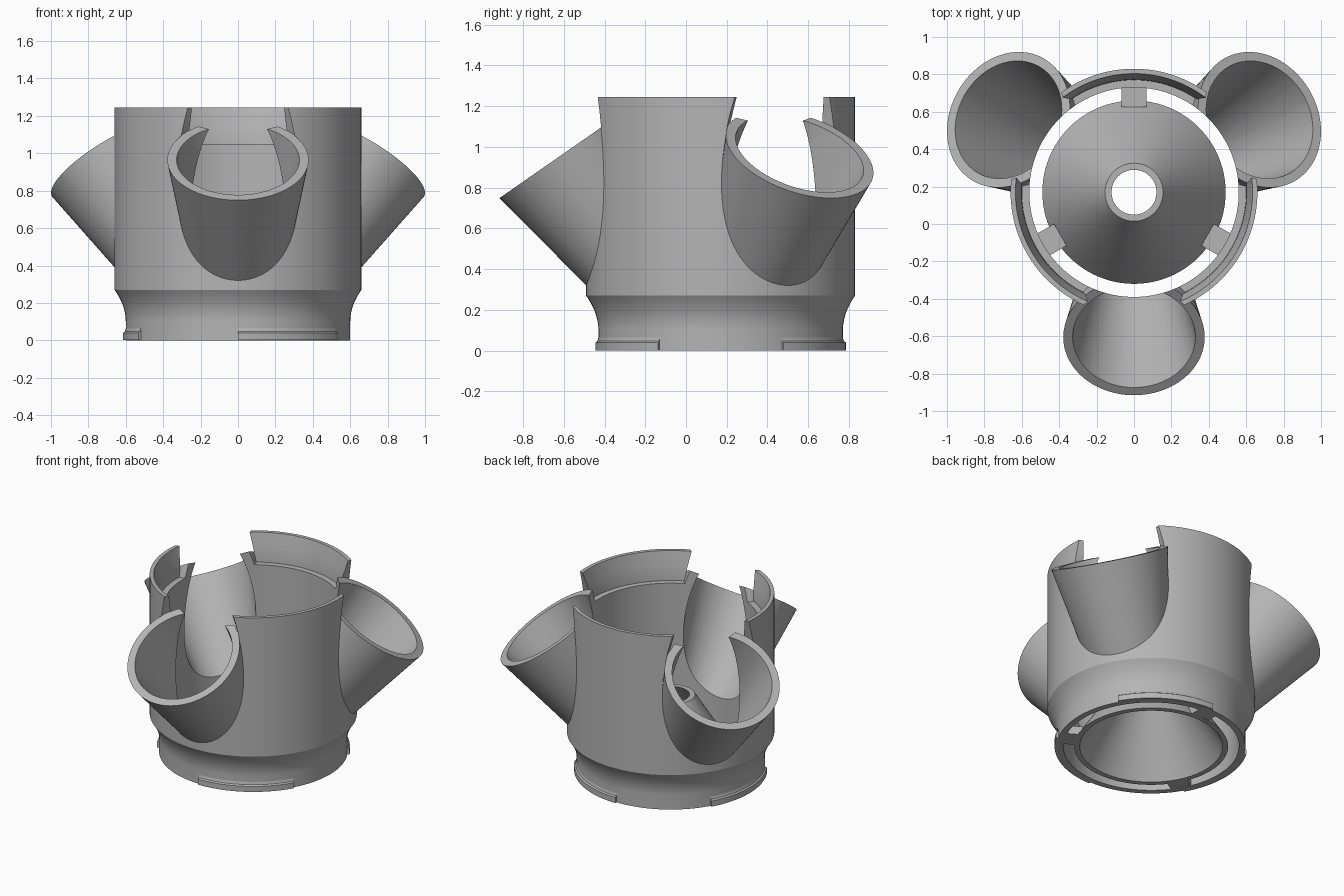
import bpy, bmesh
from math import cos, sin, atan2, radians, tau
from mathutils import Matrix, Vector

if "Cube" in bpy.data.objects:
    bpy.data.objects.remove(bpy.data.objects["Cube"])

AXIS = Vector((0, 0.17, 0))      # centre line of the body
WALL_IN = 0.56

grey = bpy.data.materials.new("plain_grey")
grey.use_nodes = True
grey.diffuse_color = (0.46, 0.46, 0.46, 1)
grey.node_tree.nodes["Principled BSDF"].inputs["Base Color"].default_value = grey.diffuse_color


def add_object(name, bm):
    bmesh.ops.remove_doubles(bm, verts=bm.verts, dist=1e-5)
    bmesh.ops.recalc_face_normals(bm, faces=bm.faces)
    mesh = bpy.data.meshes.new(name)
    bm.to_mesh(mesh)
    bm.free()
    mesh.materials.append(grey)
    obj = bpy.data.objects.new(name, mesh)
    bpy.context.collection.objects.link(obj)
    return obj


def lathe(name, profile, start=0.0, sweep=tau, steps=120, matrix=None):
    """Revolve a closed (radius, height) outline about the body axis or a given frame."""
    matrix = matrix or Matrix.Translation(AXIS)
    full = sweep >= tau - 1e-6
    bm = bmesh.new()
    rings = []
    for i in range(steps if full else steps + 1):
        a = start + sweep * i / steps
        rings.append([bm.verts.new(matrix @ Vector((r * cos(a), r * sin(a), z)))
                      for r, z in profile])
    pairs = list(zip(rings, rings[1:]))
    if full:
        pairs.append((rings[-1], rings[0]))
    n = len(profile)
    for a, b in pairs:
        for j in range(n):
            k = (j + 1) % n
            if profile[j][0] == 0 and profile[k][0] == 0:
                continue
            if profile[j][0] == 0:
                bm.faces.new((a[j], b[k], a[k]))
            elif profile[k][0] == 0:
                bm.faces.new((a[j], b[j], a[k]))
            else:
                bm.faces.new((a[j], b[j], b[k], a[k]))
    if not full:
        bm.faces.new(rings[0])
        bm.faces.new(rings[-1])
    return add_object(name, bm)


def activate(obj):
    bpy.ops.object.select_all(action='DESELECT')
    obj.select_set(True)
    bpy.context.view_layer.objects.active = obj


def boolean(target, tool, operation):
    mod = target.modifiers.new("cut", 'BOOLEAN')
    mod.operation, mod.solver, mod.object = operation, 'MANIFOLD', tool
    activate(target)
    bpy.ops.object.modifier_apply(modifier=mod.name)
    bpy.data.objects.remove(tool)


def arm_frame(angle):
    """Frame at the mouth centre of an arm, with z pointing out of the mouth."""
    tilt = atan2(0.57, 0.82)
    return (Matrix.Translation(AXIS) @ Matrix.Rotation(angle, 4, 'Z')
            @ Matrix.Translation((0.775, 0, 0.965)) @ Matrix.Rotation(tilt, 4, 'Y'))


def arm_cone(name, frame, mouth_radius, low, high):
    r = lambda t: mouth_radius + 0.176 * t
    return lathe(name, [(0, low), (r(low), low), (r(high), high), (0, high)],
                 start=0.013, steps=96, matrix=frame)


# Body: straight drum over a concave neck, with a stepped, flared recess in the top
neck = [(0.60 + 0.06 * (i / 10) ** 2, 0.10 + 0.017 * i) for i in range(11)]
rim = [(0.66, 1.245), (0.634, 1.245), (0.612, 1.15), (0.602, 1.09), (0.60, 1.05)]
body = lathe("body", [(0, 0), (0.60, 0)] + neck + rim + [(0, 1.05)], start=0.007)

# Three tapered open arms, 120 degrees apart
frames = [arm_frame(radians(a)) for a in (-90, 30, 150)]
for f in frames:
    boolean(body, arm_cone("arm", f, 0.378, -0.9, 0.02), 'UNION')
for f in frames:
    boolean(body, arm_cone("mouth_cut", f, 0.38, 0, 0.6), 'DIFFERENCE')
for f in frames:
    boolean(body, arm_cone("bore_cut", f, 0.328, -1.0, 0.1), 'DIFFERENCE')

# Main cavity through the whole body
cavity = lathe("cavity", [(0, -0.2), (WALL_IN, -0.2), (WALL_IN, 1.6), (0, 1.6)], start=0.007)
boolean(body, cavity, 'DIFFERENCE')

# Hollow funnel in the middle of the base
funnel = lathe("funnel", [(0.49, 0), (0.155, 0.53), (0.12, 0.53), (0.455, 0)], steps=96)

# Spokes joining funnel and wall, and locking tabs round the foot
parts = [body, funnel]
for i, base in enumerate((90, 210, 330)):
    bm = bmesh.new()
    m = (Matrix.Translation(AXIS) @ Matrix.Rotation(radians(base), 4, 'Z')
         @ Matrix.Translation((0.515, 0, 0.031)) @ Matrix.Diagonal((0.12, 0.134, 0.06, 1)))
    bmesh.ops.create_cube(bm, size=1, matrix=m)
    parts.append(add_object(f"spoke_{i + 1}", bm))
    parts.append(lathe(f"foot_tab_{i + 1}",
                       [(0.58, 0.001), (0.615, 0.001), (0.615, 0.04), (0.605, 0.047),
                        (0.599, 0.068), (0.58, 0.068)],
                       start=radians(base - 60), sweep=radians(60), steps=24))

for obj in parts:
    activate(obj)
    bpy.ops.object.shade_smooth_by_angle(angle=radians(25))
